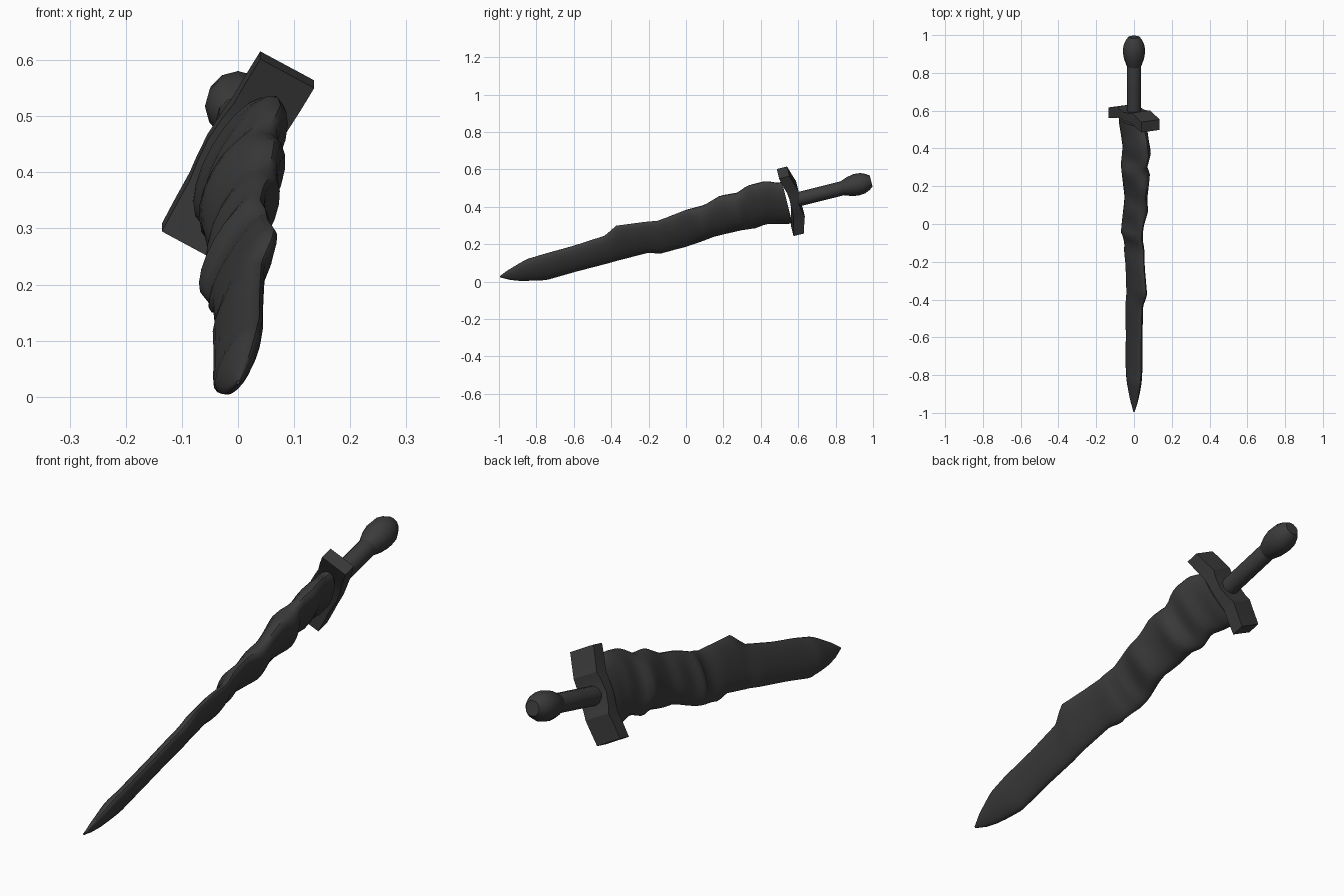
import bpy, bmesh, math
from mathutils import Vector

if "Cube" in bpy.data.objects:
    bpy.data.objects.remove(bpy.data.objects["Cube"])

PITCH = math.atan(0.25)          # the sword leans up towards the pommel
ROLL = math.radians(29)          # and is rolled about its long axis
U = Vector((1, 0, 0))
V = Vector((0, -math.sin(PITCH), math.cos(PITCH)))
W = U * math.sin(ROLL) + V * math.cos(ROLL)   # wide direction
T = U * math.cos(ROLL) - V * math.sin(ROLL)   # thin direction

steel = bpy.data.materials.new("dark_grey")
steel.diffuse_color = (0.044, 0.044, 0.044, 1)
steel.use_nodes = True
steel.node_tree.nodes["Principled BSDF"].inputs["Base Color"].default_value = steel.diffuse_color


def axis(y):
    return Vector((0, y, 0.29 + 0.25 * y))


def lerp(table, y):
    if y <= table[0][0]:
        return table[0][1]
    for (a, p), (b, q) in zip(table, table[1:]):
        if y <= b:
            return p + (q - p) * (y - a) / (b - a)
    return table[-1][1]


def finish(name, bm, angle):
    bmesh.ops.recalc_face_normals(bm, faces=bm.faces)
    me = bpy.data.meshes.new(name)
    bm.to_mesh(me)
    bm.free()
    me.materials.append(steel)
    ob = bpy.data.objects.new(name, me)
    bpy.context.collection.objects.link(ob)
    bpy.ops.object.select_all(action='DESELECT')
    ob.select_set(True)
    bpy.context.view_layer.objects.active = ob
    bpy.ops.object.shade_smooth_by_angle(angle=math.radians(angle))


def loft(name, rings, angle):
    bm = bmesh.new()
    loops = [[bm.verts.new(p) for p in ring] for ring in rings]
    n = len(loops[0])
    for a, b in zip(loops, loops[1:]):
        for i in range(n):
            j = (i + 1) % n
            bm.faces.new((a[i], a[j], b[j], b[i]))
    bm.faces.new(loops[0])
    bm.faces.new(loops[-1])
    finish(name, bm, angle)


# Wrapped blade: outline heights and side bulges along the axis
upper = [(-1, -0.012), (-.95, .008), (-.89, .026), (-.84, .041), (-.74, .046), (-.59, .05),
         (-.42, .062), (-.35, .1), (-.21, .083), (-.135, .07), (.02, .092),
         (.12, .092), (.21, .121), (.3, .114), (.36, .138), (.46, .138), (.52, .112)]
lower = [(-1, .018), (-.95, .044), (-.9, .062), (-.77, .092), (-.62, .087), (-.22, .083),
         (-.165, .102), (-.025, .102), (.05, .095), (.13, .085), (.28, .087),
         (.35, .096), (.41, .087), (.52, .116)]
right = [(-1, .003), (-.8, .038), (-.43, .043), (-.36, .07), (-.23, .055),
         (-.17, .045), (0, .05), (.08, .075), (.15, .07), (.28, .085),
         (.32, .07), (.4, .09), (.52, .07)]
left = [(-1, .003), (-.8, .038), (-.12, .042), (-.06, .07), (.08, .055),
        (.13, .05), (.3, .07), (.4, .06), (.52, .08)]

c2, s2 = math.cos(ROLL) ** 2, math.sin(ROLL) ** 2
rings = []
STATIONS = 64
for k in range(STATIONS + 1):
    y = -0.998 + 1.538 * k / STATIONS
    up, lo, ri, le = (lerp(t, y) for t in (upper, lower, right, left))
    h, x = (up + lo) / 2, (ri + le) / 2
    centre = axis(y) + V * (up - lo) / 2 + U * (ri - le) / 2
    # half width and thickness of the rolled ellipse with these extents
    half_w = math.sqrt(max((h * h * c2 - x * x * s2) / (c2 - s2), 1e-6))
    least = min(0.027, half_w * 0.4)
    half_t = math.sqrt(max((x * x * c2 - h * h * s2) / (c2 - s2), least ** 2))
    rings.append([centre + W * half_w * math.cos(a) + T * half_t * math.sin(a)
                  for a in (2 * math.pi * i / 20 for i in range(20))])
loft("wrapped_blade", rings, 40)

# Crossguard: bowed profile with blocky ends, as cross-sections along its length
# (position across, blade side, pommel side, half depth)
half = [(.181, .53, .585, .055), (.13, .54, .598, .055), (.08, .552, .612, .054),
        (.05, .555, .604, .058), (0, .555, .598, .062)]
sections = [(-w, a, b, d) for w, a, b, d in half] + half[-2::-1]
loft("crossguard", [[axis(a) + W * w - T * d, axis(b) + W * w - T * d,
                     axis(b) + W * w + T * d, axis(a) + W * w + T * d]
                    for w, a, b, d in sections], 25)

# Grip and pommel: turned shapes on the axis
def turned(name, profile):
    loft(name, [[axis(y) + (U * math.cos(a) + V * math.sin(a)) * r
                 for a in (2 * math.pi * i / 12 for i in range(12))]
                for y, r in profile], 45)


turned("grip", [(.56, .038), (.7, .038), (.83, .038), (.845, .034)])
turned("pommel", [(.825, .034), (.845, .042), (.875, .053), (.91, .059),
                  (.945, .056), (.972, .044), (.99, .03)])
